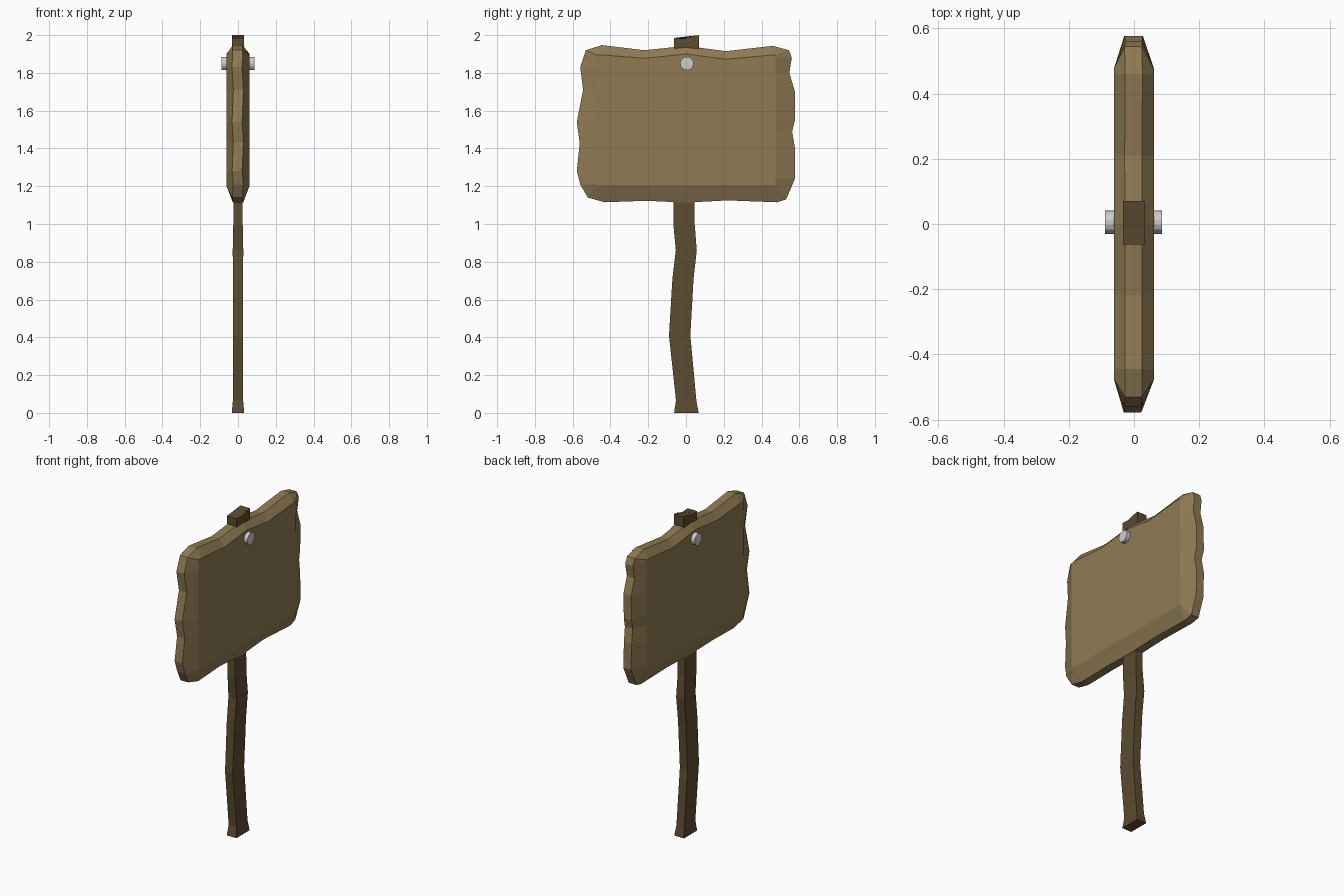
import bpy, bmesh, math
from mathutils import Matrix

if "Cube" in bpy.data.objects:
    bpy.data.objects.remove(bpy.data.objects["Cube"])


def material(name, rgb):
    m = bpy.data.materials.new(name)
    m.diffuse_color = (*rgb, 1)
    m.use_nodes = True
    m.node_tree.nodes["Principled BSDF"].inputs["Base Color"].default_value = m.diffuse_color
    return m


def finish(bm, name, mat=None):
    bmesh.ops.remove_doubles(bm, verts=bm.verts, dist=0.0005)
    bmesh.ops.recalc_face_normals(bm, faces=bm.faces)
    me = bpy.data.meshes.new(name)
    bm.to_mesh(me)
    bm.free()
    ob = bpy.data.objects.new(name, me)
    bpy.context.collection.objects.link(ob)
    if mat:
        me.materials.append(mat)
    return ob


def loft(bm, loops):
    """Skin a stack of equal-length vertex loops and cap both ends."""
    rings = [[bm.verts.new(p) for p in loop] for loop in loops]
    n = len(rings[0])
    for a, b in zip(rings, rings[1:]):
        for i in range(n):
            j = (i + 1) % n
            bm.faces.new((a[i], a[j], b[j], b[i]))
    bm.faces.new(rings[0])
    bm.faces.new(rings[-1])


# Sign board: rough outline (y, z) with bevelled faces on both sides
outline = [(-0.53, 1.92), (-0.445, 1.947), (-0.22, 1.92), (0.0, 1.943), (0.21, 1.915),
           (0.46, 1.943), (0.545, 1.92), (0.56, 1.88), (0.547, 1.80), (0.577, 1.70),
           (0.577, 1.55), (0.562, 1.49), (0.577, 1.40), (0.577, 1.24), (0.53, 1.13),
           (0.48, 1.115), (0.22, 1.125), (0.0, 1.113), (-0.21, 1.123), (-0.43, 1.115),
           (-0.52, 1.14), (-0.56, 1.21), (-0.578, 1.28), (-0.563, 1.43), (-0.578, 1.54),
           (-0.545, 1.71), (-0.56, 1.83)]


def face_point(y, z):
    top = 1.895 if abs(y) > 0.4 else z - 0.043
    return max(-0.475, min(0.475, y)), max(1.205, min(top, z))


inner = [face_point(y, z) for y, z in outline]
edge = [0.004 * math.sin(3.1 * i) for i in range(len(outline))]
bm = bmesh.new()
loft(bm, [[(-0.062, y, z) for y, z in inner],
          [(-0.028 + e, y, z) for (y, z), e in zip(outline, edge)],
          [(0.025 + e, y, z) for (y, z), e in zip(outline, edge)],
          [(0.062, y, z) for y, z in inner]])
finish(bm, "sign_board", material("light_wood", (0.275, 0.198, 0.087)))

# Crooked post: rows of (z, y min, y max, half width)
rows = [(0, -0.063, 0.067, 0.033), (0.065, -0.053, 0.055, 0.027), (0.41, -0.09, 0.023, 0.026),
        (0.71, -0.072, 0.04, 0.027), (0.86, -0.054, 0.057, 0.028), (1.0, -0.067, 0.046, 0.025),
        (1.12, -0.066, 0.045, 0.025), (1.88, -0.055, 0.06, 0.027), (1.94, -0.063, 0.07, 0.033),
        (1.985, -0.063, 0.07, 0.033)]
top_offset = [0.0, -0.004, 0.01, 0.015]
columns = [0.0, 0.4, 0.72, 1.0]
loops = []
for k, (z, y0, y1, w) in enumerate(rows):
    last = k == len(rows) - 1
    side = [(y0 + (y1 - y0) * t, z + (dz if last else 0)) for t, dz in zip(columns, top_offset)]
    loops.append([(w, y, h) for y, h in side] + [(-w, y, h) for y, h in reversed(side)])
bm = bmesh.new()
loft(bm, loops)
finish(bm, "post", material("dark_wood", (0.105, 0.072, 0.03)))

# Bolt through the board
bm = bmesh.new()
bmesh.ops.create_cone(bm, cap_ends=True, segments=14, radius1=0.036, radius2=0.036, depth=0.175,
                      matrix=Matrix.Translation((-0.001, 0.005, 1.85)) @ Matrix.Rotation(math.pi / 2, 4, 'Y'))
finish(bm, "bolt")
